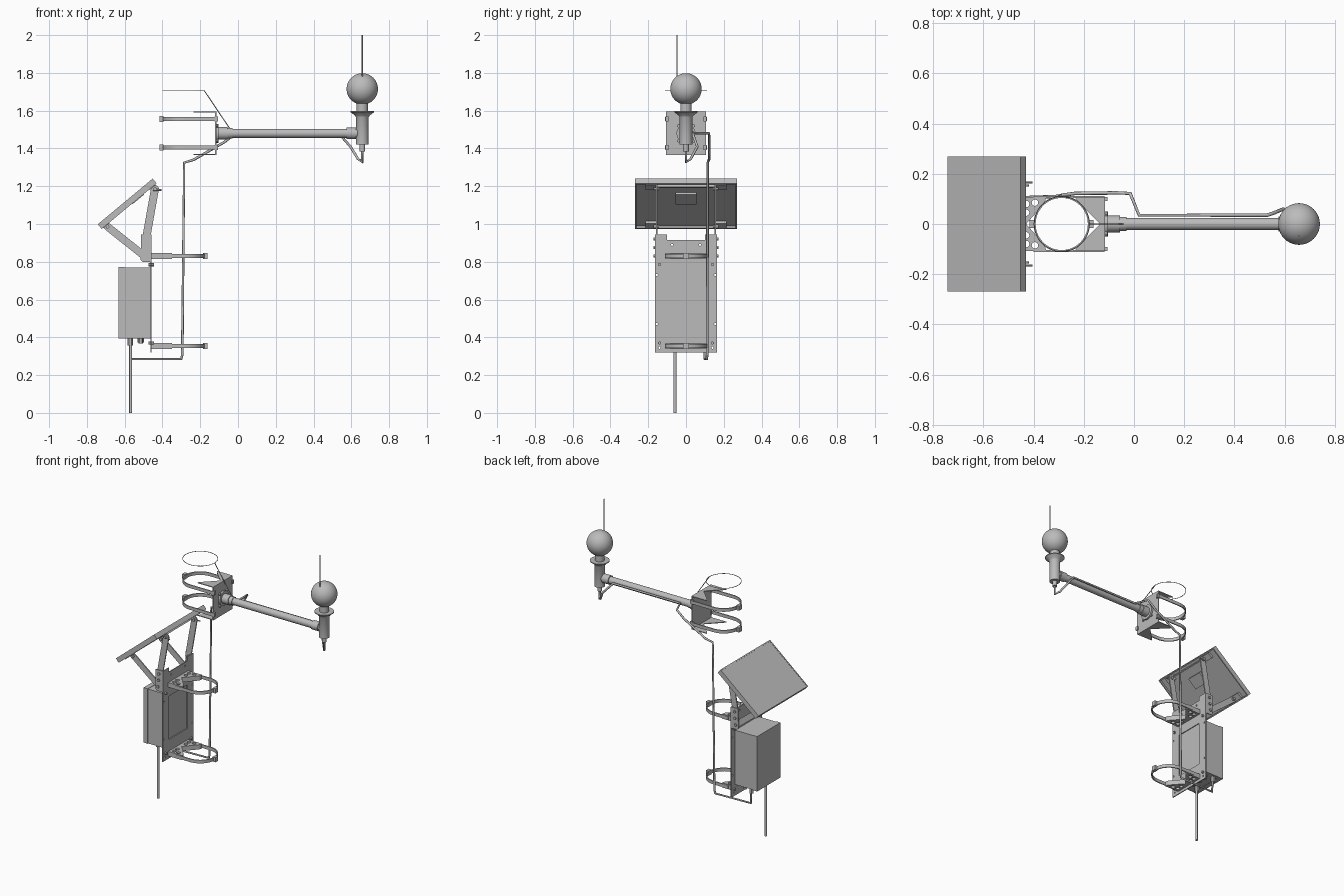
import bpy, bmesh
from math import pi, sin, cos, atan2, radians
from mathutils import Vector, Matrix

if "Cube" in bpy.data.objects:
    bpy.data.objects.remove(bpy.data.objects["Cube"], do_unlink=True)

grey = bpy.data.materials.new("plain grey")
grey.use_nodes = True
COLOUR = (0.5, 0.5, 0.5, 1)
grey.diffuse_color = COLOUR
grey.node_tree.nodes["Principled BSDF"].inputs["Base Color"].default_value = COLOUR


def finish(name, bm, smooth=False):
    bmesh.ops.recalc_face_normals(bm, faces=bm.faces)
    mesh = bpy.data.meshes.new(name)
    bm.to_mesh(mesh)
    bm.free()
    ob = bpy.data.objects.new(name, mesh)
    bpy.context.collection.objects.link(ob)
    mesh.materials.append(grey)
    if smooth:
        bpy.ops.object.select_all(action='DESELECT')
        ob.select_set(True)
        bpy.context.view_layer.objects.active = ob
        bpy.ops.object.shade_smooth_by_angle(angle=radians(35))
    return ob


def prism(name, pts, axis, lo, hi):
    """Extrude a 2D outline along one axis; the outline uses the other two axes in order."""
    bm = bmesh.new()
    def place(p, d):
        c = list(p)
        c.insert("xyz".index(axis), d)
        return bm.verts.new(c)
    a, b = [place(p, lo) for p in pts], [place(p, hi) for p in pts]
    bm.faces.new(a)
    bm.faces.new(b)
    for i in range(len(pts)):
        j = (i + 1) % len(pts)
        bm.faces.new((a[i], a[j], b[j], b[i]))
    return finish(name, bm)


def box(name, x, y, z):
    return prism(name, [(x[0], y[0]), (x[1], y[0]), (x[1], y[1]), (x[0], y[1])], "z", *z)


def lathe(name, profile, origin, axis=(0, 0, 1), n=32):
    """Revolve (radius, distance) pairs about an axis."""
    bm = bmesh.new()
    vs = [bm.verts.new((r, 0, h)) for r, h in profile]
    es = [bm.edges.new(p) for p in zip(vs, vs[1:])]
    bmesh.ops.spin(bm, geom=vs + es, axis=(0, 0, 1), cent=(0, 0, 0), steps=n, angle=2 * pi)
    bmesh.ops.remove_doubles(bm, verts=bm.verts, dist=1e-5)
    turn = Vector((0, 0, 1)).rotation_difference(Vector(axis)).to_matrix().to_4x4()
    bmesh.ops.transform(bm, matrix=Matrix.Translation(origin) @ turn, verts=bm.verts)
    return finish(name, bm, True)


def rod(name, a, b, r, n=16):
    d = Vector(b) - Vector(a)
    return lathe(name, [(0, 0), (r, 0), (r, d.length), (0, d.length)], a, d.normalized(), n)


def wire(name, pts, r, cyclic=False):
    cu = bpy.data.curves.new(name, 'CURVE')
    cu.dimensions, cu.bevel_depth, cu.bevel_resolution, cu.use_fill_caps = '3D', r, 2, True
    sp = cu.splines.new('POLY')
    sp.points.add(len(pts) - 1)
    for q, p in zip(sp.points, pts):
        q.co = (*p, 1)
    sp.use_cyclic_u = cyclic
    cu.materials.append(grey)
    bpy.context.collection.objects.link(bpy.data.objects.new(name, cu))


def cut(ob, cutters):
    for c in cutters:
        m = ob.modifiers.new("cut", 'BOOLEAN')
        m.operation, m.object, m.solver = 'DIFFERENCE', c, 'EXACT'
    mesh = bpy.data.meshes.new_from_object(ob.evaluated_get(bpy.context.evaluated_depsgraph_get()))
    ob.modifiers.clear()
    ob.data = mesh
    for c in cutters:
        bpy.data.objects.remove(c, do_unlink=True)


def link_bar(name, a, b, half, lo, hi):
    """Flat bar with rounded ends in the xz plane."""
    t = atan2(b[1] - a[1], b[0] - a[0])
    pts = [(c[0] + half * cos(t + s + k * pi / 8), c[1] + half * sin(t + s + k * pi / 8))
           for c, s in ((b, -pi / 2), (a, pi / 2)) for k in range(9)]
    return prism(name, pts, "y", lo, hi)


POLE, R = -0.288, 0.108


def band(name, root, z, side):
    """U-shaped strap around the pole, opening towards its mounting plate at root."""
    def run(r):
        arc = [(POLE + side * r * cos(t), r * sin(t)) for t in (-pi / 2 + pi * k / 28 for k in range(29))]
        return [(root, -r)] + arc + [(root, r)]
    prism(name, run(R + 0.003) + run(R - 0.004)[::-1], "z", z - 0.011, z + 0.011)
    tip = POLE + side * (R + 0.008)
    box(name + "_lug", (tip - 0.012, tip + 0.01), (-0.015, 0.015), (z - 0.016, z + 0.016))


# Back plate with window and screw holes
plate = prism("back_plate", [(-0.165, 0.32), (0.165, 0.32), (0.165, 0.945), (0.1, 0.945), (0.1, 0.915),
                             (-0.1, 0.915), (-0.1, 0.945), (-0.165, 0.945)], "x", -0.463, -0.457)
holes = [box("window", (-0.5, -0.4), (-0.1, 0.1), (0.45, 0.75))]
for s in (-1, 1):
    for y, z in ((0.155, 0.47), (0.155, 0.73), (0.075, 0.89), (0.14, 0.345)):
        holes.append(rod("hole", (-0.48, s * y, z), (-0.44, s * y, z), 0.006, 10))
cut(plate, holes)

# Equipment box and its cable glands
box("equipment_box", (-0.63, -0.463), (-0.125, 0.125), (0.395, 0.77))
box("box_lid_seam", (-0.632, -0.6), (-0.127, 0.127), (0.393, 0.772))
for x, y, r, h in ((-0.57, -0.058, 0.014, 0.04), (-0.57, 0.1, 0.014, 0.04), (-0.515, 0.03, 0.018, 0.025),
                   (-0.515, -0.03, 0.012, 0.03), (-0.515, 0.09, 0.012, 0.03)):
    rod("cable_gland", (x, y, 0.397 - h), (x, y, 0.397), r, 6)
rod("drop_cable", (-0.568, -0.058, 0), (-0.568, -0.058, 0.37), 0.008)

# Pole clamps of the lower plate
for z in (0.355, 0.83):
    shoe = prism("clamp_shoe", [(-0.457, -R), (-0.35, -R), (-0.355, -0.085), (-0.43, 0), (-0.355, 0.085),
                                (-0.35, R), (-0.457, R)], "z", z - 0.016, z + 0.016)
    cut(shoe, [rod("hole", (x, s * y, z - 0.05), (x, s * y, z + 0.05), 0.013, 12)
               for s in (-1, 1) for x, y in ((-0.43, 0.045), (-0.43, 0.08), (-0.395, 0.085))])
    band("lower_band", -0.4, z, 1)

# Upper bracket: plate, notched flanges and bands
box("upper_plate", (-0.121, -0.115), (-0.105, 0.105), (1.365, 1.595))
for z in (1.365, 1.59):
    prism("notched_flange", [(-0.115, -0.105), (-0.235, -0.105), (-0.225, -0.09), (-0.135, 0), (-0.225, 0.09),
                             (-0.235, 0.105), (-0.115, 0.105)], "z", z, z + 0.005)
for z in (1.405, 1.555):
    band("upper_band", -0.118, z, -1)
    for y in (-0.1, 0.1):
        box("band_bolt", (-0.125, -0.105), (y - 0.008, y + 0.008), (z - 0.013, z + 0.013))
for y in (-0.04, 0.04):
    for z in (1.44, 1.52):
        rod("flange_bolt", (-0.118, y, z), (-0.105, y, z), 0.009, 6)

# Horizontal arm with collars
lathe("arm", [(0, 0), (0.05, 0), (0.05, 0.012), (0.033, 0.012), (0.033, 0.06), (0.028, 0.06), (0.028, 0.085),
              (0.024, 0.085), (0.024, 0.69), (0.03, 0.69), (0.03, 0.74), (0.024, 0.74), (0.024, 0.77), (0, 0.77)],
      (-0.115, 0, 1.48), (1, 0, 0))

# Sensor head: body, flared skirt, neck, ball and aerial
HEAD = 0.658
lathe("sensor_body", [(0, 1.385), (0.015, 1.385), (0.015, 1.42), (0.034, 1.42), (0.034, 1.565), (0.04, 1.575),
                      (0.062, 1.592), (0.062, 1.597), (0.03, 1.597), (0.03, 1.65), (0, 1.65)], (HEAD, 0, 0))
bm = bmesh.new()
bmesh.ops.create_uvsphere(bm, u_segments=40, v_segments=24, radius=0.083,
                          matrix=Matrix.Translation((HEAD, 0, 1.715)))
finish("sensor_ball", bm, True)
rod("aerial", (HEAD, -0.047, 1.75), (HEAD, -0.047, 2), 0.003, 8)

# Signal cable from the box, up the pole and along the arm
wire("signal_cable", [(-0.568, 0.1, 0.37), (-0.565, 0.1, 0.285), (-0.3, 0.11, 0.285), (-0.295, 0.112, 0.31),
                      (-0.285, 0.115, 1.325), (-0.235, 0.122, 1.34), (-0.07, 0.124, 1.435), (-0.015, 0.122, 1.48),
                      (0.02, 0.035, 1.482), (0.53, 0.035, 1.482), (0.56, 0.045, 1.45), (0.595, 0.06, 1.41),
                      (0.635, 0.025, 1.345), (0.658, 0, 1.327), (0.658, 0, 1.4)], 0.007)

# Thin wire hoop above the bracket
wire("wire_hoop", [(POLE + 0.11 * cos(k * pi / 24), 0.11 * sin(k * pi / 24), 1.705) for k in range(48)], 0.002, True)
wire("hoop_stem", [(POLE + 0.11, 0, 1.705), (-0.04, 0, 1.5)], 0.0025)

# Tilted solar panel, drawn in local coordinates: u along slope, v across, w outward
TILT = Matrix.Translation((-0.59, 0, 1.111)) @ Matrix.Rotation(-radians(39.7), 4, 'Y')
W, L, T = 0.27, 0.189, 0.033
panel = [box("panel_sheet", (-L + 0.004, L - 0.004), (-W + 0.004, W - 0.004), (-0.009, 0.009)),
         box("panel_junction_box", (0.02, 0.1), (-0.055, 0.055), (-0.025, -0.008))]
for s in (-1, 1):
    panel.append(box("panel_end_frame", sorted((s * L, s * (L - 0.008))), (-W, W), (-T / 2 - 0.005, 0.011)))
    panel.append(box("panel_side_frame", (-L, L), sorted((s * W, s * (W - 0.008))), (-T / 2 - 0.005, 0.011)))
    for u in (-L + 0.03, L - 0.03):
        panel.append(box("panel_cleat", (u - 0.02, u + 0.02), sorted((s * 0.15, s * 0.215)), (-0.025, -0.008)))
panel.append(box("panel_rail", (L - 0.03, L - 0.022), (-0.16, 0.16), (-0.03, -0.008)))
for ob in panel:
    ob.data.transform(TILT)

# Panel supports on both sides
for s in (-1, 1):
    def span(a, b):
        return sorted((s * a, s * b))
    prism("support_tab", [(-0.515, 0.81), (-0.505, 0.8), (-0.457, 0.8), (-0.457, 0.945), (-0.513, 0.945)],
          "y", *span(0.159, 0.165))
    link_bar("rear_strut", (-0.487, 0.92), (-0.44, 1.185), 0.021, *span(0.15, 0.158))
    link_bar("front_strut", (-0.495, 0.83), (-0.69, 0.985), 0.02, *span(0.15, 0.158))
    for x, z in ((-0.487, 0.92), (-0.44, 1.185), (-0.495, 0.83), (-0.69, 0.985), (-0.49, 0.875)):
        rod("support_bolt", (x, s * 0.142, z), (x, s * 0.172, z), 0.01, 6)
    for z in (0.37, 0.785):
        rod("plate_bolt", (-0.475, s * 0.14, z), (-0.445, s * 0.14, z), 0.009, 6)
    rod("tilt_screw", (-0.45, s * 0.165, 1.18), (-0.405, s * 0.165, 1.18), 0.004, 8)
